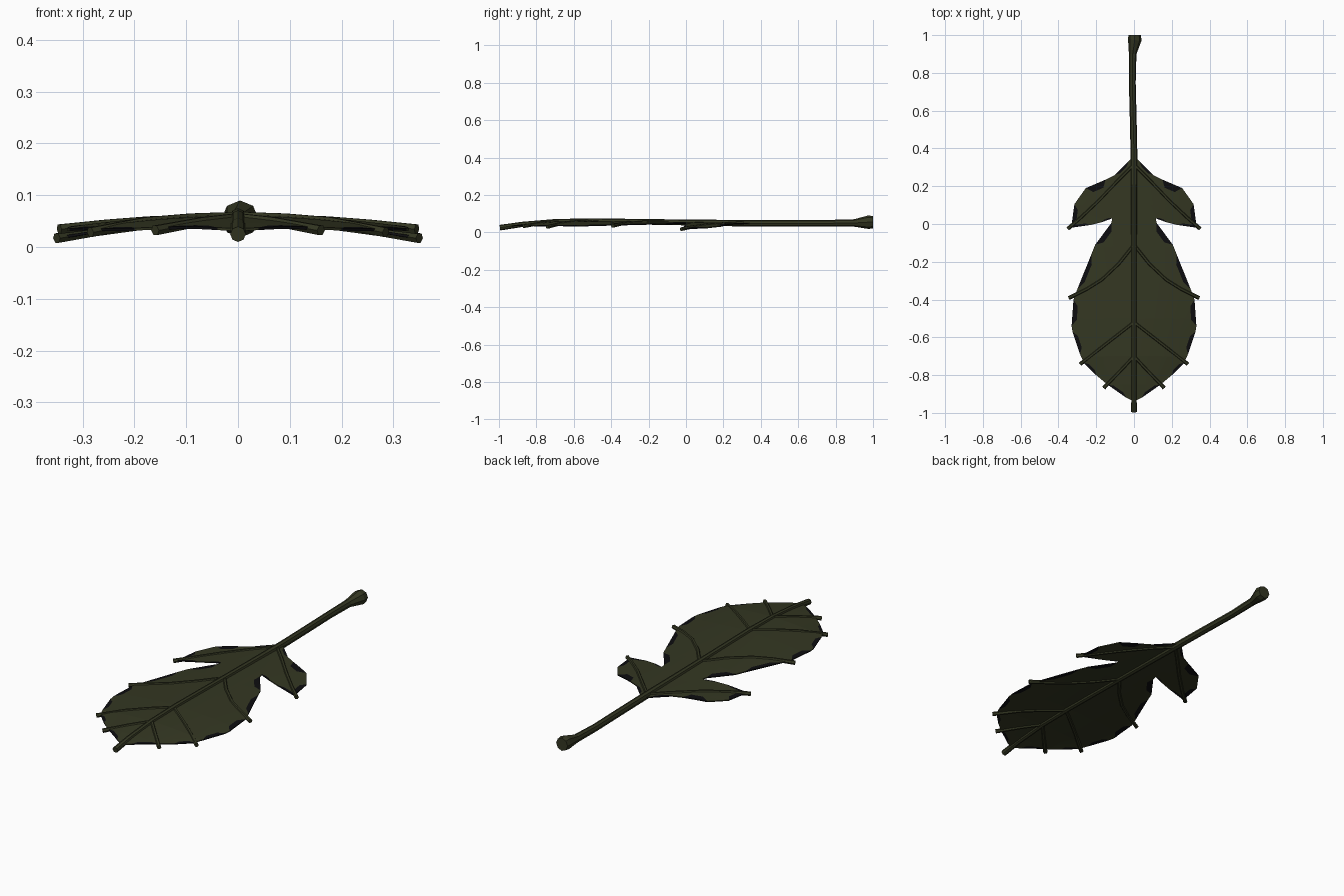
import bpy, bmesh, math
from mathutils import Vector

if "Cube" in bpy.data.objects:
    bpy.data.objects.remove(bpy.data.objects["Cube"])


def material(name, rgb):
    m = bpy.data.materials.new(name)
    m.diffuse_color = (*rgb, 1)
    m.use_nodes = True
    m.node_tree.nodes["Principled BSDF"].inputs["Base Color"].default_value = m.diffuse_color
    return m


GREEN = material("dark olive", (0.034, 0.038, 0.016))
BLACK = material("withered black", (0.004, 0.004, 0.005))


def lerp_table(table, y):
    for (y0, z0), (y1, z1) in zip(table, table[1:]):
        if y <= y1:
            return z0 + (z1 - z0) * max(0, (y - y0) / (y1 - y0))
    return table[-1][1]


# gentle bend: height of the middle line, and droop towards the sides
SPINE = [(-1, 0.024), (-0.88, 0.042), (-0.7, 0.057), (-0.5, 0.06), (0, 0.053), (0.36, 0.048), (1, 0.05)]
DROOP = [(-0.9, 0.45), (-0.7, 0.27), (-0.4, 0.2), (-0.15, 0.22), (0, 0.31), (0.3, 0.25)]


def surface(x, y):
    return lerp_table(SPINE, y) - lerp_table(DROOP, y) * x * x


def finish(name, bm, mats):
    bmesh.ops.recalc_face_normals(bm, faces=bm.faces)
    me = bpy.data.meshes.new(name)
    bm.to_mesh(me)
    bm.free()
    for m in mats:
        me.materials.append(m)
    ob = bpy.data.objects.new(name, me)
    bpy.context.collection.objects.link(ob)
    return ob


def tube(name, rings, sides=6):
    """Sweep a polygon along rings of (x, y, z, radius)."""
    bm = bmesh.new()
    loops = []
    for i, (x, y, z, r) in enumerate(rings):
        a = Vector(rings[max(i - 1, 0)][:3])
        b = Vector(rings[min(i + 1, len(rings) - 1)][:3])
        side = (b - a).cross(Vector((0, 0, 1))).normalized()
        up = side.cross(b - a).normalized()
        loops.append([bm.verts.new(Vector((x, y, z)) + r * (side * math.cos(t) + up * math.sin(t)))
                      for t in (2 * math.pi * k / sides for k in range(sides))])
    for p, q in zip(loops, loops[1:]):
        for k in range(sides):
            bm.faces.new((p[k], p[(k + 1) % sides], q[(k + 1) % sides], q[k]))
    bm.faces.new(loops[0])
    bm.faces.new(loops[-1])
    return finish(name, bm, [GREEN])


# right half outline from stem to tip: x, y, depth of the withered patch on the next edge
OUTLINE = [(0, 0.36, 0), (0.03, 0.33, 0.012), (0.10, 0.26, 0), (0.15, 0.235, 0.035), (0.255, 0.19, 0),
           (0.315, 0.105, 0.022), (0.33, -0.005, 0), (0.335, -0.02, 0.012), (0.23, -0.005, 0),
           (0.17, 0.01, 0.008), (0.115, 0.03, 0.0), (0.12, 0.005, 0.028), (0.205, -0.11, 0),
           (0.225, -0.16, 0.022), (0.30, -0.345, 0), (0.32, -0.40, 0.025), (0.33, -0.54, 0),
           (0.325, -0.57, 0.02), (0.285, -0.69, 0), (0.265, -0.735, 0.014), (0.20, -0.80, 0),
           (0.14, -0.85, 0.014), (0.04, -0.92, 0), (0, -0.94, 0)]

# leaf blade
bm = bmesh.new()
for s in (1, -1):
    body = []
    for i, (x, y, w) in enumerate(OUTLINE):
        p = Vector((x, y, 0))
        body.append(bm.verts.new((s * x, y, 0)))
        if w:
            d = Vector((OUTLINE[i + 1][0], OUTLINE[i + 1][1], 0)) - p
            inward = Vector((d.y, -d.x, 0)).normalized() * w
            patch = [p, p + d * 0.25 + inward, p + d * 0.75 + inward, p + d]
            for q in patch[1:3]:
                body.append(bm.verts.new((s * q.x, q.y, 0)))
            f = bm.faces.new([bm.verts.new((s * q.x, q.y, 0)) for q in patch])
            f.material_index = 1
    bm.faces.new(body)
bmesh.ops.remove_doubles(bm, verts=bm.verts, dist=0.0005)
bmesh.ops.triangulate(bm, faces=bm.faces)
cuts = [((c, 0, 0), (1, 0, 0)) for c in (-0.24, -0.16, -0.08, 0.08, 0.16, 0.24)]
cuts += [((0, c, 0), (0, 1, 0)) for c in (-0.85, -0.7, -0.5, -0.3, -0.12, 0.1, 0.22)]
for co, no in cuts:
    bmesh.ops.bisect_plane(bm, geom=bm.verts[:] + bm.edges[:] + bm.faces[:], plane_co=co, plane_no=no)
for v in bm.verts:
    v.co.z = surface(v.co.x, v.co.y)
blade = finish("leaf_blade", bm, [GREEN, BLACK])
solid = blade.modifiers.new("thickness", 'SOLIDIFY')
solid.thickness = 0.005
solid.offset = 0

# midrib and stalk with flared end
ribs = [(0, y, surface(0, y), r) for y, r in
        ((-0.995, 0.015), (-0.88, 0.014), (-0.7, 0.014), (-0.5, 0.015), (-0.2, 0.015), (0.1, 0.016))]
ribs += [(0, 0.36, 0.048, 0.018), (-0.004, 0.55, 0.048, 0.018), (-0.009, 0.75, 0.048, 0.018),
         (-0.007, 0.9, 0.05, 0.02), (0.004, 0.975, 0.054, 0.036), (0.004, 1.0, 0.054, 0.033)]
tube("stalk_and_midrib", ribs, 8)

# side veins, mirrored left and right
VEINS = [[(0, 0.315), (0.08, 0.235), (0.19, 0.12), (0.28, 0.035), (0.35, -0.025)],
         [(0, -0.11), (0.08, -0.21), (0.17, -0.295), (0.25, -0.345), (0.345, -0.392)],
         [(0, -0.52), (0.09, -0.59), (0.18, -0.66), (0.285, -0.742)],
         [(0, -0.70), (0.07, -0.775), (0.16, -0.868)]]
for n, path in enumerate(VEINS):
    for s, label in ((1, "right"), (-1, "left")):
        tube(f"side_vein_{n + 1}_{label}",
             [(s * x, y, surface(x, y), 0.0095 + 0.001 * (k == len(path) - 1)) for k, (x, y) in enumerate(path)])
